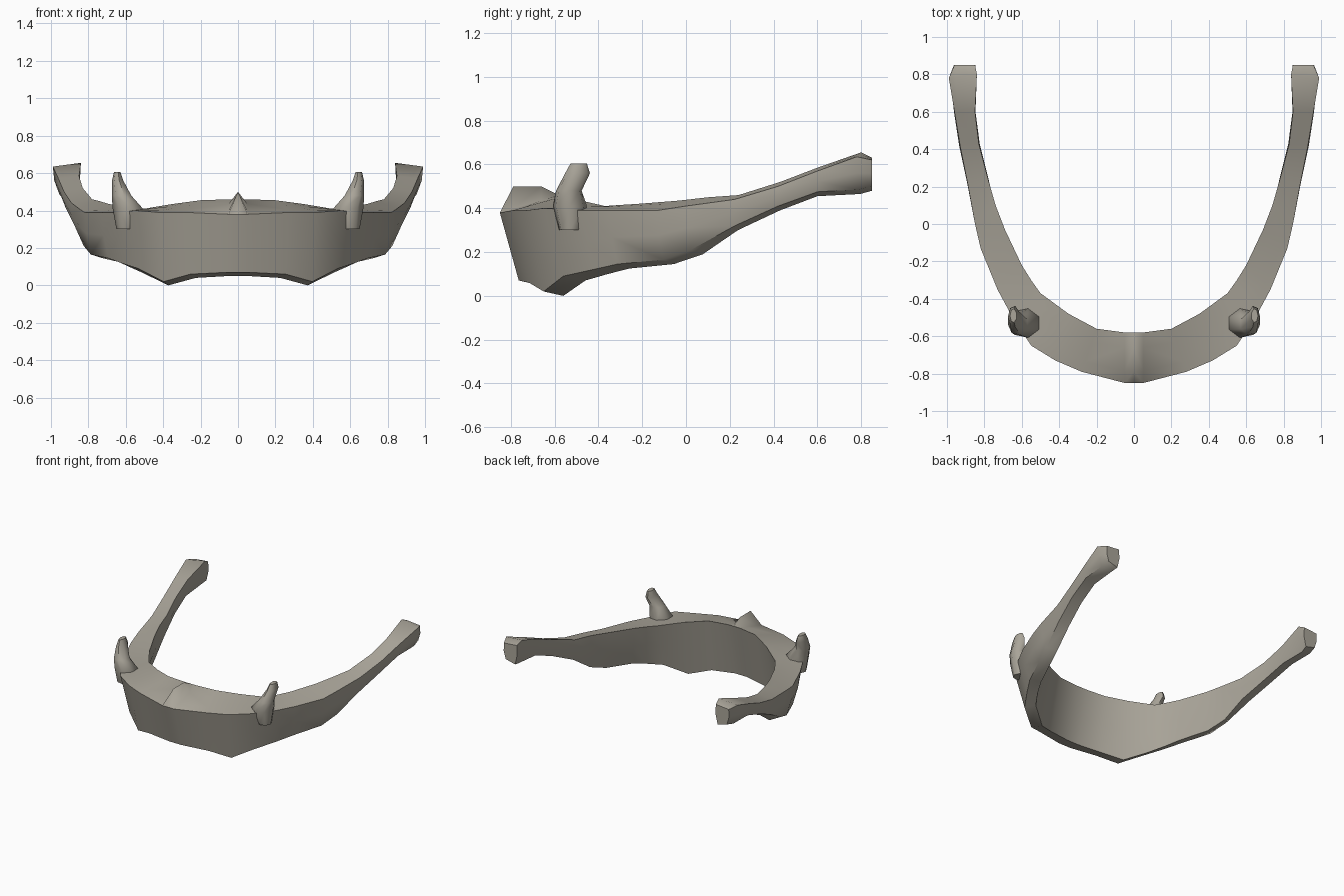
import bpy, bmesh, math
from mathutils import Vector

if "Cube" in bpy.data.objects:
    bpy.data.objects.remove(bpy.data.objects["Cube"])

# Bone colour
bone = bpy.data.materials.new("warm grey bone")
bone.use_nodes = True
colour = (0.4, 0.375, 0.32, 1)
bone.diffuse_color = colour
bone.node_tree.nodes["Principled BSDF"].inputs["Base Color"].default_value = colour


def loft(name, rings, cap_start):
    """Skin a list of equal rings, close the far end and mirror the result."""
    bm = bmesh.new()
    loops = [[bm.verts.new(point) for point in ring] for ring in rings]
    for near, far in zip(loops, loops[1:]):
        for i in range(len(near)):
            # A negative index wraps the ring round to its last point
            bm.faces.new((near[i - 1], near[i], far[i], far[i - 1]))
    bm.faces.new(loops[-1])
    if cap_start:
        bm.faces.new(loops[0])
    bmesh.ops.recalc_face_normals(bm, faces=bm.faces)
    # An open loft can come out inside-out: its lowest face must look down
    lowest = min(bm.faces, key=lambda face: face.calc_center_median().z)
    if lowest.normal.z > 0:
        bmesh.ops.reverse_faces(bm, faces=bm.faces)
    mesh = bpy.data.meshes.new(name)
    bm.to_mesh(mesh)
    bm.free()
    mesh.materials.append(bone)
    part = bpy.data.objects.new(name, mesh)
    bpy.context.collection.objects.link(part)
    bpy.ops.object.select_all(action='DESELECT')
    part.select_set(True)
    bpy.context.view_layer.objects.active = part
    bpy.ops.object.shade_smooth_by_angle(angle=math.radians(55))
    mirror = part.modifiers.new("mirror", 'MIRROR')
    mirror.use_clip = True


def section(outer, inner, base):
    """Wedge section: sloping top shelf, outer wall, thin lower rim, inner wall."""
    across = outer - inner
    across.z = 0
    rim = across.normalized() * max(0.04, across.length * 0.18)
    # The slender arms swell a little, the broad body stays flat
    swell = across.normalized() * (0.01 if outer.y > -0.4 else 0)
    bottom = (outer + inner) / 2
    bottom.z = base
    low_outer = bottom + rim + Vector((0, 0, 0.02))
    low_inner = bottom - rim
    return [outer, outer.lerp(low_outer, 0.5) + swell, low_outer,
            low_inner, inner.lerp(low_inner, 0.5) - swell, inner,
            inner.lerp(outer, 0.3), inner.lerp(outer, 0.77)]


# Stations from the middle of the body to the arm tip:
# outer top corner, inner top corner, height of the lower rim
stations = [
    ((0, -.85, .38), (0, -.58, .46), .05),
    ((.28, -.79, .39), (.2, -.56, .455), .04),
    ((.42, -.73, .39), (.35, -.48, .435), 0),
    ((.55, -.65, .4), (.5, -.37, .41), .07),
    ((.66, -.48, .39), (.55, -.3, .415), .1),
    ((.73, -.35, .39), (.6, -.22, .42), .125),
    ((.82, -.13, .39), (.69, -.03, .435), .145),
    ((.85, 0, .41), (.74, .1, .45), .19),
    ((.89, .22, .44), (.78, .24, .46), .3),
    ((.93, .42, .5), (.83, .43, .52), .39),
    ((.96, .6, .57), (.85, .6, .585), .455),
    ((.99, .78, .635), (.84, .8, .655), .465),
    ((.96, .85, .62), (.85, .85, .63), .48),
]
body = [section(Vector(outer), Vector(inner), base)
        for outer, inner, base in stations]

# Small crest on the midline: raise the shelf there, keep it low beside it
beside = [point + Vector((0.05, 0, 0)) for point in body[0]]
for point in body[0][-2:]:
    point.z = 0.5
body.insert(1, beside)
loft("curved_body_with_arms", body, False)

# Small upright horns: ring centre, then radius across and along
horn = [
    ((.6, -.53, .3), .05, .05),
    ((.585, -.53, .41), .085, .08),
    ((.62, -.535, .48), .055, .06),
    ((.642, -.495, .56), .032, .058),
    ((.645, -.49, .605), .018, .038),
]
sides = 7
angles = [side * math.tau / sides for side in range(sides)]
loft("upright_horns",
     [[Vector(centre) + Vector((wide * math.cos(a), deep * math.sin(a), 0))
       for a in angles] for centre, wide, deep in horn], True)
